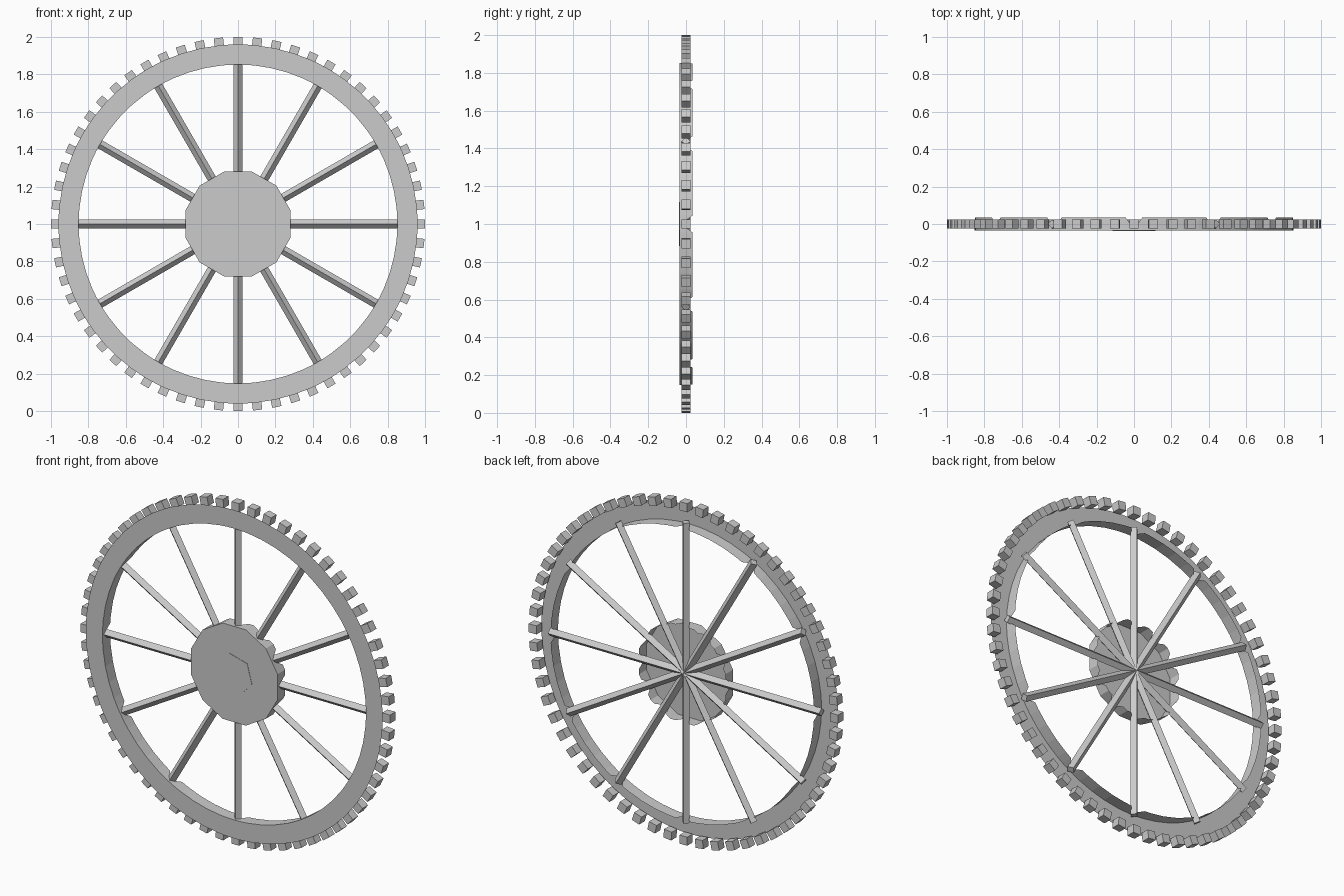
import bpy, bmesh
from math import sin, cos, tan, atan, pi, radians
from mathutils import Matrix, Vector

if "Cube" in bpy.data.objects:
    bpy.data.objects.remove(bpy.data.objects["Cube"], do_unlink=True)

HALF = 0.035          # half depth of the rim and hub walls
CENTRE = Vector((0, 0, 1))
SPOKES = 12
TEETH = 60

grey = bpy.data.materials.new("plain_grey")
grey.use_nodes = True
grey.diffuse_color = (0.6, 0.6, 0.6, 1)
grey.node_tree.nodes["Principled BSDF"].inputs["Base Color"].default_value = (0.6, 0.6, 0.6, 1)


def finish(name, bm):
    mesh = bpy.data.meshes.new(name)
    bm.to_mesh(mesh)
    bm.free()
    mesh.materials.append(grey)
    obj = bpy.data.objects.new(name, mesh)
    bpy.context.collection.objects.link(obj)
    return obj


def polar(radius, angle, y):
    return CENTRE + Vector((radius * cos(angle), y, radius * sin(angle)))


def notched_wall(bm, radius_at, offsets, notch):
    """Wall with a V notch at every spoke; returns its front edge."""
    step = 2 * pi / SPOKES
    columns = []
    for k in range(SPOKES):
        for off in offsets:
            near = min(off, step - off)
            depth = -0.025 + (HALF + 0.025) * min(1, tan(near) / tan(notch))
            angle, r = k * step + off, radius_at(near)
            columns.append((bm.verts.new(polar(r, angle, -HALF)),
                            bm.verts.new(polar(r, angle, depth))))
    for a, b in zip(columns, columns[1:] + columns[:1]):
        bm.faces.new((a[0], b[0], b[1], a[1]))
    return [c[0] for c in columns]


# Rim: flat front ring and an inner wall, open at the back
R_IN, R_OUT = 0.852, 0.96
bm = bmesh.new()
notch = atan(0.045 / R_IN)
turns = sorted([radians(d) for d in range(0, 30, 6)] + [notch, pi / 6 - notch])
inner = notched_wall(bm, lambda a: R_IN, turns, notch)
outer = []
for v in inner:
    d = v.co - CENTRE
    d.y = 0
    outer.append(bm.verts.new(CENTRE + d.normalized() * R_OUT + Vector((0, -HALF, 0))))
for i in range(len(inner)):
    j = (i + 1) % len(inner)
    bm.faces.new((inner[j], inner[i], outer[i], outer[j]))
finish("rim", bm)

# Hub: twelve-sided cup, closed at the front
APOTHEM = 0.28
bm = bmesh.new()
notch = atan(0.045 / APOTHEM)
turns = [0, notch, pi / 12, pi / 6 - notch]
front = notched_wall(bm, lambda a: APOTHEM / cos(a), turns, notch)
bm.faces.new(front)
bmesh.ops.recalc_face_normals(bm, faces=bm.faces)
finish("hub", bm)

# Axle cap: thin hexagonal plate on the hub front
bm = bmesh.new()
back = [bm.verts.new(polar(0.12, pi / 4 + k * pi / 3, -HALF)) for k in range(6)]
face = bm.faces.new(back)
moved = bmesh.ops.extrude_face_region(bm, geom=[face])["geom"]
bmesh.ops.translate(bm, vec=(0, -0.002, 0),
                    verts=[g for g in moved if isinstance(g, bmesh.types.BMVert)])
bmesh.ops.recalc_face_normals(bm, faces=bm.faces)
finish("axle_cap", bm)


def box(bm, size, turn, radius=0, roll=0):
    place = (Matrix.Translation(CENTRE) @ Matrix.Rotation(turn, 4, 'Y')
             @ Matrix.Translation((0, 0, radius)) @ Matrix.Rotation(roll, 4, 'Z')
             @ Matrix.Diagonal((*size, 1)))
    bmesh.ops.create_cube(bm, size=1, matrix=place)


# Spokes: square bars set on edge, each running through the centre
bm = bmesh.new()
for k in range(SPOKES // 2):
    box(bm, (0.034, 0.034, 1.755), k * 2 * pi / SPOKES, roll=pi / 4)
finish("spokes", bm)

# Teeth: cubes around the outer edge
bm = bmesh.new()
for k in range(TEETH):
    box(bm, (0.05, 0.05, 0.05), k * 2 * pi / TEETH, radius=0.975)
finish("teeth", bm)
